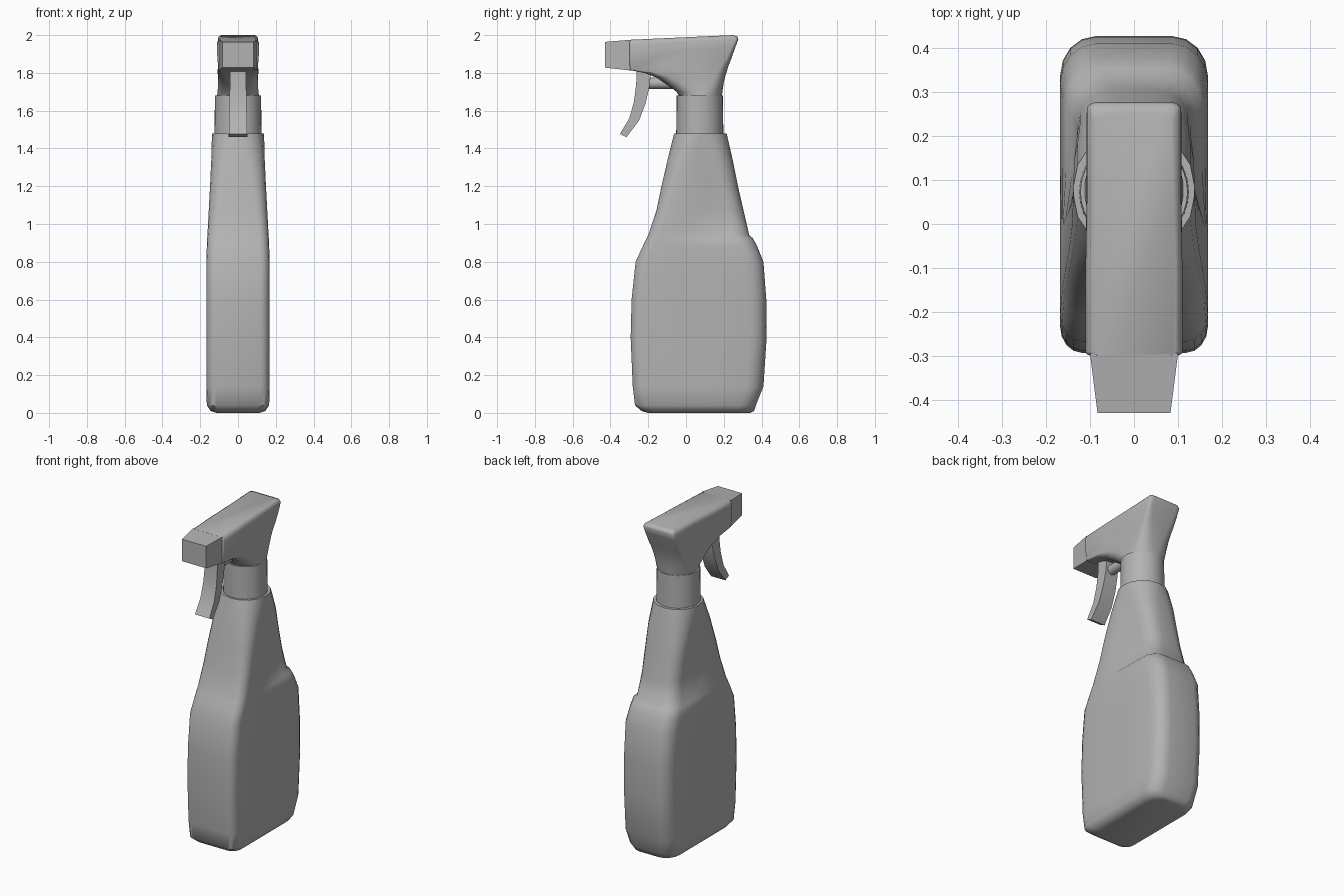
import bpy, bmesh, math
from math import radians, sin, cos, pi

cube = bpy.data.objects.get("Cube")
if cube:
    bpy.data.objects.remove(cube)

grey = bpy.data.materials.new("plain_grey")
grey.use_nodes = True
COLOUR = (0.45, 0.45, 0.45, 1)
grey.diffuse_color = COLOUR
grey.node_tree.nodes["Principled BSDF"].inputs["Base Color"].default_value = COLOUR


def finish(name, bm, angle=None):
    """Turn a bmesh into a named object, smooth below the given angle."""
    bmesh.ops.recalc_face_normals(bm, faces=bm.faces)
    mesh = bpy.data.meshes.new(name)
    bm.to_mesh(mesh)
    bm.free()
    mesh.materials.append(grey)
    obj = bpy.data.objects.new(name, mesh)
    bpy.context.collection.objects.link(obj)
    if angle:
        bpy.ops.object.select_all(action='DESELECT')
        obj.select_set(True)
        bpy.context.view_layer.objects.active = obj
        bpy.ops.object.shade_smooth_by_angle(angle=radians(angle))
    return obj


def bridge(bm, rings):
    """Skin a stack of equal rings and cap both ends."""
    loops = [[bm.verts.new(p) for p in ring] for ring in rings]
    n = len(loops[0])
    for a, b in zip(loops, loops[1:]):
        for i in range(n):
            j = (i + 1) % n
            bm.faces.new((a[i], a[j], b[j], b[i]))
    bm.faces.new(loops[0][::-1])
    bm.faces.new(loops[-1])


def section(z_front, z_back, front, back, w_front, w_back, r_front, r_back, steps=4):
    """Rounded outline; r is (x radius, y radius) of the corners at each end."""
    half = []
    for i in range(steps + 1):                      # front corner
        a = pi / 2 * i / steps
        half.append((w_front - r_front[0] * (1 - sin(a)),
                     front + r_front[1] * (1 - cos(a))))
    y0, y1 = front + r_front[1], back - r_back[1]
    half.append((w_front, y0 + (y1 - y0) * 0.35))   # flat side
    half.append((w_back, y0 + (y1 - y0) * 0.65))
    for i in range(steps + 1):                      # back corner
        a = pi / 2 * i / steps
        half.append((w_back - r_back[0] * (1 - cos(a)),
                     back - r_back[1] * (1 - sin(a))))
    outline = half + [(-x, y) for x, y in reversed(half)]
    return [(x, y, z_front + (z_back - z_front) * (y - front) / (back - front))
            for x, y in outline]


def loft(name, rows, angle):
    bm = bmesh.new()
    bridge(bm, [section(*row) for row in rows])
    return finish(name, bm, angle)


# Bottle: base, belly, shoulder step, pinched grip, round top
F, B = (0.05, 0.06), (0.08, 0.09)
loft("bottle", [
    (0.00, 0.00, -0.20, 0.34, 0.115, 0.115, F, B),
    (0.01, 0.01, -0.235, 0.36, 0.145, 0.145, F, B),
    (0.04, 0.04, -0.27, 0.37, 0.165, 0.165, F, B),
    (0.14, 0.14, -0.282, 0.41, 0.168, 0.168, F, B),
    (0.40, 0.40, -0.293, 0.427, 0.168, 0.168, F, B),
    (0.60, 0.60, -0.288, 0.425, 0.168, 0.168, F, B),
    (0.80, 0.80, -0.267, 0.41, 0.168, 0.168, F, B),
    (0.88, 0.88, -0.23, 0.378, 0.165, 0.162, F, B),
    (0.925, 0.925, -0.208, 0.354, 0.163, 0.155, F, B),
    (0.94, 0.94, -0.20, 0.335, 0.162, 0.142, F, B),
    (1.07, 1.07, -0.157, 0.305, 0.155, 0.128, (0.06, 0.06), (0.08, 0.08)),
    (1.20, 1.20, -0.13, 0.275, 0.148, 0.13, (0.07, 0.07), (0.09, 0.08)),
    (1.35, 1.35, -0.095, 0.245, 0.141, 0.136, (0.09, 0.09), (0.1, 0.1)),
    (1.48, 1.48, -0.063, 0.215, 0.138, 0.138, (0.13, 0.13), (0.13, 0.13)),
], 45)

# Neck collar
bm = bmesh.new()
bmesh.ops.create_cone(bm, cap_ends=True, segments=32, radius1=0.125,
                      radius2=0.122, depth=0.21)
bmesh.ops.translate(bm, verts=bm.verts, vec=(0, 0.073, 1.575))
finish("neck_collar", bm, 40)

# Sprayer head: waist at the collar, flaring into the long sloped top
T = (0.015, 0.01)
loft("sprayer_head", [
    (1.675, 1.675, -0.035, 0.19, 0.112, 0.112, (0.1, 0.1), (0.1, 0.1)),
    (1.70, 1.70, -0.05, 0.193, 0.108, 0.108, (0.085, 0.09), (0.085, 0.08)),
    (1.735, 1.75, -0.095, 0.20, 0.105, 0.105, (0.06, 0.08), (0.075, 0.06)),
    (1.775, 1.80, -0.155, 0.213, 0.106, 0.104, (0.045, 0.07), (0.06, 0.05)),
    (1.80, 1.84, -0.22, 0.226, 0.108, 0.104, (0.03, 0.05), (0.05, 0.04)),
    (1.815, 1.87, -0.30, 0.238, 0.104, 0.105, T, (0.04, 0.03)),
    (1.89, 1.94, -0.30, 0.263, 0.11, 0.108, T, (0.03, 0.02)),
    (1.95, 1.978, -0.30, 0.277, 0.11, 0.107, T, (0.025, 0.015)),
    (1.968, 1.992, -0.30, 0.272, 0.104, 0.102, T, (0.025, 0.015)),
    (1.975, 2.00, -0.30, 0.25, 0.092, 0.09, T, (0.025, 0.015)),
], 50)

# Nozzle block
bm = bmesh.new()
bridge(bm, [[(-w, y, lo), (w, y, lo), (w, y, hi), (-w, y, hi)]
            for y, w, lo, hi in ((-0.43, 0.083, 1.828, 1.964),
                                 (-0.295, 0.1, 1.813, 1.975))])
finish("nozzle", bm)

# Curved trigger: front and back edge of each step down the blade
bm = bmesh.new()
bridge(bm, [[(-w, f, zf), (w, f, zf), (w, b, zb), (-w, b, zb)]
            for w, f, zf, b, zb in (
                (0.043, -0.26, 1.82, -0.185, 1.81),
                (0.043, -0.264, 1.74, -0.195, 1.72),
                (0.045, -0.275, 1.65, -0.215, 1.635),
                (0.047, -0.30, 1.56, -0.25, 1.545),
                (0.049, -0.35, 1.477, -0.315, 1.46))])
finish("trigger", bm, 30)

# Pump rod between trigger and head
bm = bmesh.new()
bmesh.ops.create_cone(bm, cap_ends=True, segments=20, radius1=0.03,
                      radius2=0.03, depth=0.2)
for v in bm.verts:
    x, y, z = v.co
    v.co = (x, z - 0.11, y + 1.745)
finish("pump_rod", bm, 40)
